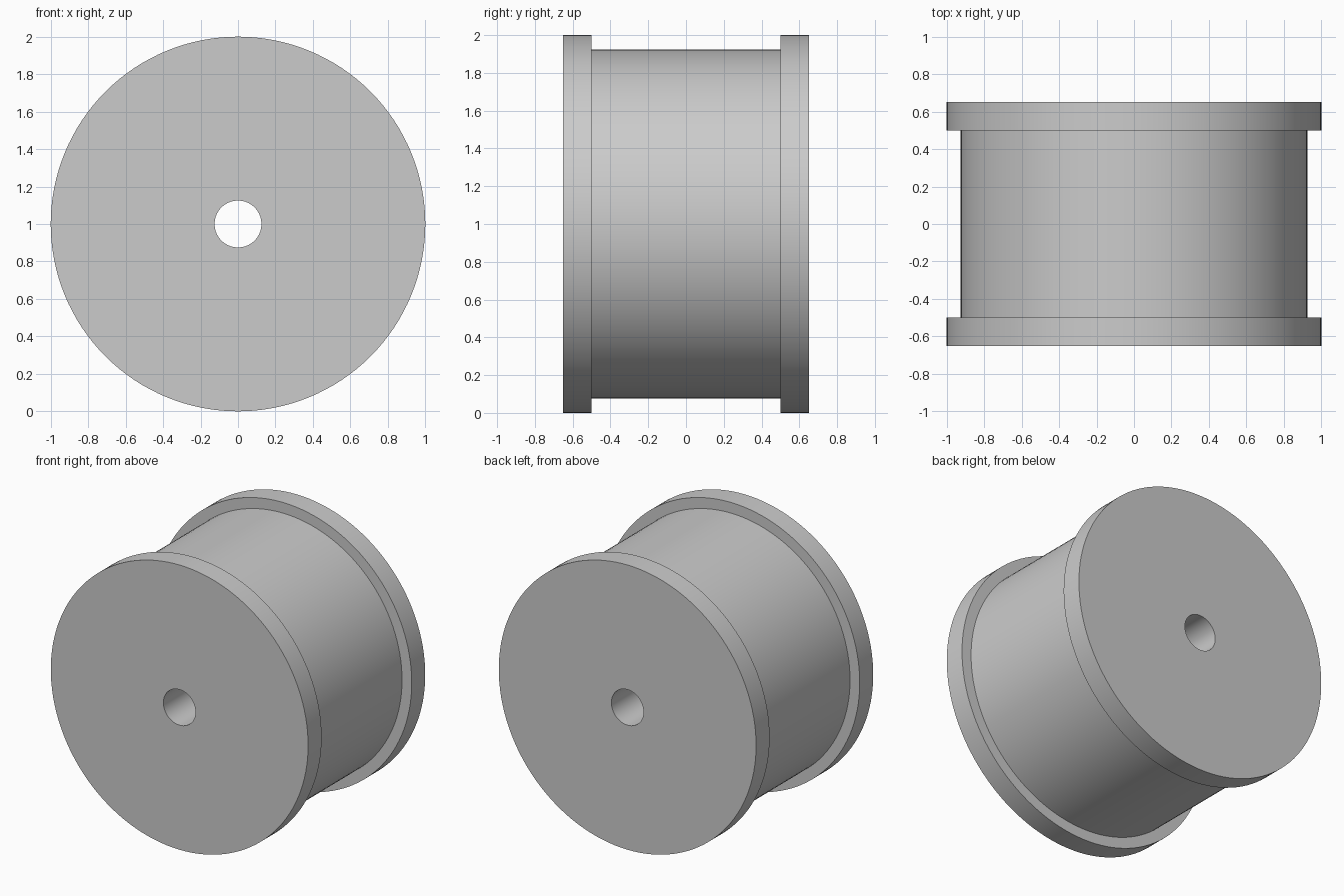
import bpy, bmesh
from math import cos, sin, tau, radians

cube = bpy.data.objects.get("Cube")
if cube:
    bpy.data.objects.remove(cube, do_unlink=True)

SEGMENTS = 128
BORE, DRUM, FLANGE = 0.125, 0.925, 1.0   # radii
INNER, OUTER = 0.5, 0.65                 # half widths along the axle

grey = bpy.data.materials.new("light_grey")
grey.use_nodes = True
colour = (0.6, 0.6, 0.6, 1)
grey.diffuse_color = colour
grey.node_tree.nodes["Principled BSDF"].inputs["Base Color"].default_value = colour

# Closed spool section as (radius, y): half of it, then its mirror
half = [(BORE, -OUTER), (FLANGE, -OUTER), (FLANGE, -INNER), (DRUM, -INNER)]
profile = half + [(r, -y) for r, y in reversed(half)]

# Turn the section around the horizontal axle
bm = bmesh.new()
rings = []
for i in range(SEGMENTS):
    a = tau * i / SEGMENTS
    rings.append([bm.verts.new((r * cos(a), y, 1 + r * sin(a))) for r, y in profile])
for i, ring in enumerate(rings):
    following = rings[(i + 1) % SEGMENTS]
    for j in range(len(profile)):
        k = (j + 1) % len(profile)
        bm.faces.new((ring[j], ring[k], following[k], following[j]))
bmesh.ops.recalc_face_normals(bm, faces=bm.faces)

mesh = bpy.data.meshes.new("flanged_spool")
bm.to_mesh(mesh)
bm.free()
mesh.materials.append(grey)
spool = bpy.data.objects.new("flanged_spool", mesh)
bpy.context.collection.objects.link(spool)

# Smooth round walls with crisp rims
for obj in bpy.context.selected_objects:
    obj.select_set(False)
spool.select_set(True)
bpy.context.view_layer.objects.active = spool
bpy.ops.object.shade_smooth_by_angle(angle=radians(30))
